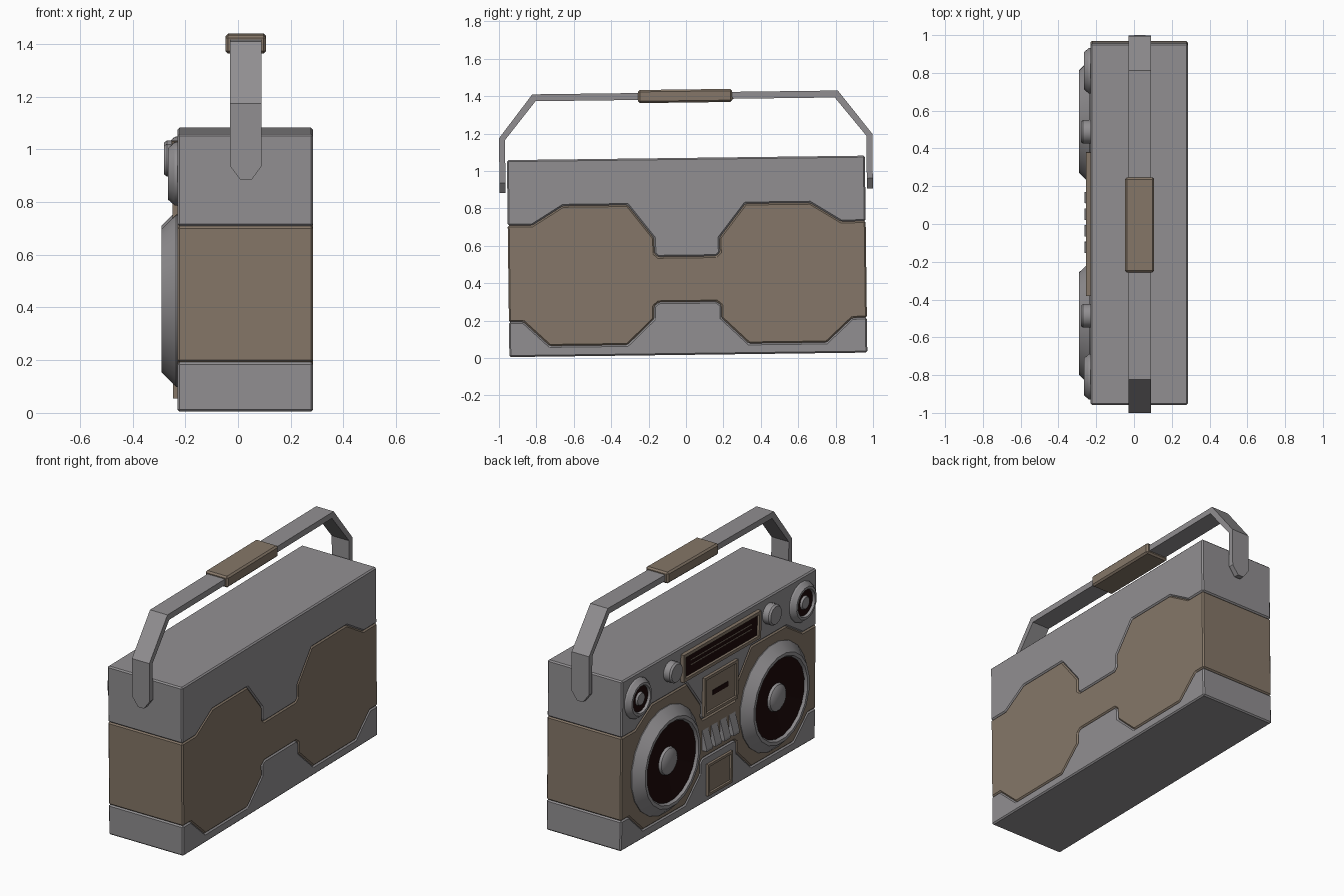
import bpy, bmesh, math
from mathutils import Matrix, Vector

if "Cube" in bpy.data.objects:
    bpy.data.objects.remove(bpy.data.objects["Cube"])

# the whole model leans slightly about x
LEAN = Matrix.Translation((0, 0.0125, 0.017)) @ Matrix.Rotation(0.0125, 4, 'X')


def material(name, rgb):
    m = bpy.data.materials.new(name)
    m.diffuse_color = (*rgb, 1)
    m.use_nodes = True
    m.node_tree.nodes["Principled BSDF"].inputs["Base Color"].default_value = m.diffuse_color
    return m


GREY = material("grey plastic", (0.285, 0.275, 0.285))
BROWN = material("brown plastic", (0.235, 0.183, 0.138))
DARK = material("dark maroon mesh", (0.012, 0.003, 0.003))


def finish(name, bm, mats, bevel=0.0, smooth=False):
    bmesh.ops.recalc_face_normals(bm, faces=bm.faces[:])
    bm.transform(LEAN)
    me = bpy.data.meshes.new(name)
    bm.to_mesh(me)
    bm.free()
    for m in mats:
        me.materials.append(m)
    ob = bpy.data.objects.new(name, me)
    bpy.context.collection.objects.link(ob)
    if smooth:
        for p in me.polygons:
            p.use_smooth = True
        me.set_sharp_from_angle(angle=math.radians(30))
    if bevel:
        b = ob.modifiers.new("edge", 'BEVEL')
        b.width = bevel
        b.segments = 1
        b.limit_method = 'ANGLE'
        b.angle_limit = math.radians(25)
    return ob


def prism(name, pts, offset, mat, bevel=0.0):
    """Closed outline pushed along an offset."""
    bm = bmesh.new()
    f = bm.faces.new([bm.verts.new(p) for p in pts])
    r = bmesh.ops.extrude_face_region(bm, geom=[f], use_keep_orig=True)
    new = [v for v in r["geom"] if isinstance(v, bmesh.types.BMVert)]
    bmesh.ops.translate(bm, verts=new, vec=Vector(offset))
    return finish(name, bm, [mat], bevel)


def box(name, x, y, z, mat, bevel=0.0):
    pts = [(x[0], y[0], z[0]), (x[0], y[1], z[0]), (x[0], y[1], z[1]), (x[0], y[0], z[1])]
    return prism(name, pts, (x[1] - x[0], 0, 0), mat, bevel)


def panel(name, y, z, front, border, depth, mat, inner):
    """Framed plate on the face at -x, with a sunken centre."""
    bm = bmesh.new()
    bmesh.ops.create_cube(bm, size=1)
    for v in bm.verts:
        v.co = (front if v.co.x < 0 else -0.22, y[v.co.y > 0], z[v.co.z > 0])
    bm.normal_update()
    face = min(bm.faces, key=lambda f: f.normal.x)
    bmesh.ops.inset_region(bm, faces=[face], thickness=border)
    bmesh.ops.inset_region(bm, faces=[face], thickness=0.004)
    for v in face.verts:
        v.co.x += depth
    face.material_index = 1
    return finish(name, bm, [mat, inner])


def lathe(name, y, z, profile, segs, dark=()):
    """Turned part around an axis along x; profile is (radius, x)."""
    bm = bmesh.new()
    rings = []
    for r, x in profile:
        n = segs if r > 0 else 1
        rings.append([bm.verts.new((x, y + r * math.cos(2 * math.pi * (i + .5) / segs),
                                    z + r * math.sin(2 * math.pi * (i + .5) / segs)))
                      for i in range(n)])
    for k, (a, b) in enumerate(zip(rings, rings[1:])):
        for i in range(segs):
            j = (i + 1) % segs
            if len(a) == 1:
                vs = [a[0], b[i], b[j]]
            elif len(b) == 1:
                vs = [a[i], a[j], b[0]]
            else:
                vs = [a[i], a[j], b[j], b[i]]
            bm.faces.new(vs).material_index = int(k in dark)
    return finish(name, bm, [GREY, DARK], smooth=True)


# casing: grey top and base with a brown waisted band between them
X0, X1, W, H = -0.23, 0.285, 0.957, 1.053
upper = [(W, .703), (.825, .703), (.66, .805), (.315, .805), (.175, .625), (.175, .545), (.155, .526)]
lower = [(W, .187), (.88, .187), (.74, .057), (.325, .057), (.18, .195), (.18, .262), (.155, .283)]


def mirrored(half):
    return half + [(-y, z) for y, z in reversed(half)]


def casing(name, outline, mat):
    prism(name, [(X0, y, z) for y, z in outline], (X1 - X0, 0, 0), mat, 0.008)


casing("casing_top", mirrored(upper) + [(-W, H), (W, H)], GREY)
casing("casing_band", mirrored(upper) + mirrored(lower)[::-1], BROWN)
casing("casing_base", mirrored(lower) + [(-W, 0), (W, 0)], GREY)

# carrying handle: flat strap with tapered ends
half = [(.998, .878, .966, .878, .02), (.998, .932, .966, .932, .06),
        (.998, 1.17, .966, 1.16, .06), (.817, 1.403, .80, 1.366, .06)]
path = half + [(-a, b, -c, d, w) for a, b, c, d, w in reversed(half)]
bm = bmesh.new()
secs = [[bm.verts.new(p) for p in ((.03 - w, a, b), (.03 + w, a, b), (.03 + w, c, d), (.03 - w, c, d))]
        for a, b, c, d, w in path]
for s, t in zip(secs, secs[1:]):
    for i in range(4):
        j = (i + 1) % 4
        bm.faces.new((s[i], s[j], t[j], t[i]))
bm.faces.new(secs[0])
bm.faces.new(secs[-1])
finish("handle_strap", bm, [GREY])
box("handle_grip", (-.048, .107), (-.252, .252), (1.349, 1.419), BROWN, 0.01)

# speakers and knobs, one set on each side
for side, s in (("left", 1), ("right", -1)):
    lathe("woofer_" + side, s * .535, .415,
          [(0, -.22), (.33, -.22), (.33, -.235), (.275, -.29), (.255, -.29), (.245, -.275),
           (.085, -.25), (.08, -.265), (.06, -.278), (0, -.282)], 20, dark=(5,))
    lathe("tweeter_" + side, s * .81, .90,
          [(0, -.22), (.125, -.22), (.122, -.24), (.1, -.265), (.085, -.265), (.08, -.25),
           (.042, -.248), (.036, -.26), (0, -.265)], 16, dark=(5,))
    lathe("knob_" + side, s * .487, .948,
          [(0, -.22), (.063, -.22), (.063, -.27), (.055, -.281), (0, -.281)], 16)

# tuner display with scale lines
panel("tuner_display", (-.38, .38), (.84, 1.01), -.253, .028, .012, BROWN, DARK)
for i in range(2):
    z = .918 + .03 * i
    box("tuner_line_%d" % i, (-.245, -.24), (-.30, .30), (z, z + .004), BROWN)

# cassette door with window slit, and lower pocket
panel("cassette_door", (-.165, .165), (.545, .785), -.248, .025, .01, BROWN, BROWN)
box("cassette_window", (-.242, -.236), (-.075, .075), (.65, .68), DARK)
panel("lower_pocket", (-.12, .12), (.04, .235), -.246, .022, .01, BROWN, BROWN)

# wedge keys
for i in range(4):
    y = -.132 + .088 * i
    prism("key_%d" % i, [(-.225, y - .03, .475), (-.225, y - .03, .335), (-.262, y - .03, .335),
                         (-.262, y - .03, .35)], (0, .06, 0), GREY)
